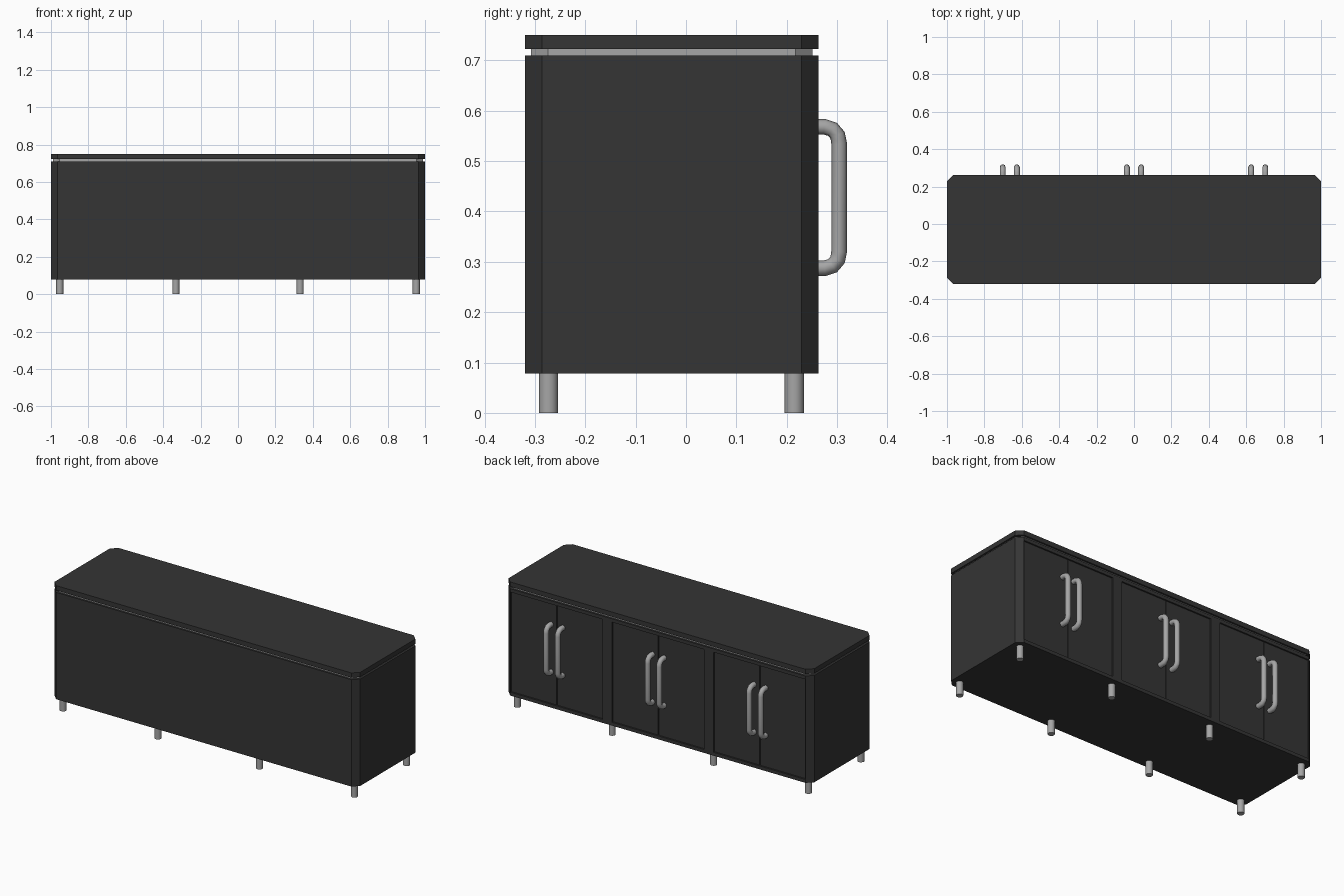
import bpy, bmesh
from mathutils import Vector

if "Cube" in bpy.data.objects:
    bpy.data.objects.remove(bpy.data.objects["Cube"])

dark = bpy.data.materials.new("dark_finish")
dark.diffuse_color = (0.035, 0.035, 0.035, 1)
dark.use_nodes = True
dark.node_tree.nodes["Principled BSDF"].inputs["Base Color"].default_value = dark.diffuse_color
metal = bpy.data.materials.new("brushed_metal")
metal.diffuse_color = (0.38, 0.38, 0.38, 1)
metal.use_nodes = True
metal.node_tree.nodes["Principled BSDF"].inputs["Base Color"].default_value = metal.diffuse_color

Y0, Y1 = -0.32, 0.263      # depth limits of the carcass


def add_mesh(name, bm, mat=None):
    bmesh.ops.recalc_face_normals(bm, faces=bm.faces)
    me = bpy.data.meshes.new(name)
    bm.to_mesh(me)
    bm.free()
    ob = bpy.data.objects.new(name, me)
    bpy.context.collection.objects.link(ob)
    if mat:
        me.materials.append(mat)
    return ob


def slab(name, z0, z1, inset, mat):
    """Rectangular slab with four chamfered vertical corners."""
    x, a, b, c = 1 - inset, Y0 + inset, Y1 - inset, 0.034
    pts = [(-x + c, a), (x - c, a), (x, a + c), (x, b - c),
           (x - c, b), (-x + c, b), (-x, b - c), (-x, a + c)]
    bm = bmesh.new()
    face = bm.faces.new([bm.verts.new((px, py, z0)) for px, py in pts])
    top = bmesh.ops.extrude_face_region(bm, geom=[face])
    bmesh.ops.translate(bm, vec=(0, 0, z1 - z0),
                        verts=[v for v in top["geom"] if isinstance(v, bmesh.types.BMVert)])
    return add_mesh(name, bm, mat)


def box(name, lo, hi, mat=None):
    bm = bmesh.new()
    bmesh.ops.create_cube(bm, size=1)
    lo, hi = Vector(lo), Vector(hi)
    for v in bm.verts:
        v.co = (lo + hi) / 2 + v.co * (hi - lo)
    return add_mesh(name, bm, mat)


def smooth(ob):
    bpy.ops.object.select_all(action='DESELECT')
    ob.select_set(True)
    bpy.context.view_layer.objects.active = ob
    bpy.ops.object.shade_smooth_by_angle()


# Carcass, metal spacer and worktop
body = slab("cabinet_body", 0.078, 0.71, 0, dark)
slab("metal_spacer", 0.71, 0.722, 0.012, metal)
slab("worktop", 0.722, 0.75, 0, dark)

# Three door bays, each a shallow recess with a pair of doors
for i, (cx, hw) in enumerate([(-0.664, 0.301), (0, 0.301), (0.664, 0.301)]):
    cutter = box(f"bay_cutter_{i}", (cx - hw, Y1 - 0.025, 0.098), (cx + hw, Y1 + 0.1, 0.69))
    cutter.hide_render = True
    cutter.hide_viewport = True
    mod = body.modifiers.new("bay", 'BOOLEAN')
    mod.operation = 'DIFFERENCE'
    mod.solver = 'EXACT'
    mod.object = cutter
    for side in (-1, 1):
        xs = sorted((cx + side * 0.002, cx + side * (hw - 0.002)))
        box(f"door_{i}_{'left' if side < 0 else 'right'}",
            (xs[0], Y1 - 0.024, 0.1), (xs[1], Y1 - 0.006, 0.688), dark)

        # Bent-tube handle beside the meeting edge
        hx = cx + side * 0.038
        cu = bpy.data.curves.new("handle", 'CURVE')
        cu.dimensions = '3D'
        cu.bevel_depth = 0.0155
        cu.bevel_resolution = 2
        path = [(0.25, 0.568), (0.275, 0.568), (0.291, 0.563), (0.301, 0.551), (0.304, 0.535),
                (0.304, 0.32), (0.301, 0.304), (0.291, 0.292), (0.275, 0.287), (0.25, 0.287)]
        sp = cu.splines.new('POLY')
        sp.points.add(len(path) - 1)
        for p, (y, z) in zip(sp.points, path):
            p.co = (hx, y, z, 1)
        cu.materials.append(metal)
        bpy.context.collection.objects.link(
            bpy.data.objects.new(f"handle_{i}_{'left' if side < 0 else 'right'}", cu))

# Eight round legs
for row, y in (("front", -0.273), ("back", 0.215)):
    for n, x in enumerate((-0.953, -0.332, 0.332, 0.953)):
        bm = bmesh.new()
        bmesh.ops.create_cone(bm, cap_ends=True, segments=16, radius1=0.019, radius2=0.019, depth=0.079)
        bmesh.ops.translate(bm, vec=(x, y, 0.0395), verts=bm.verts)
        smooth(add_mesh(f"{row}_leg_{n}", bm, metal))
